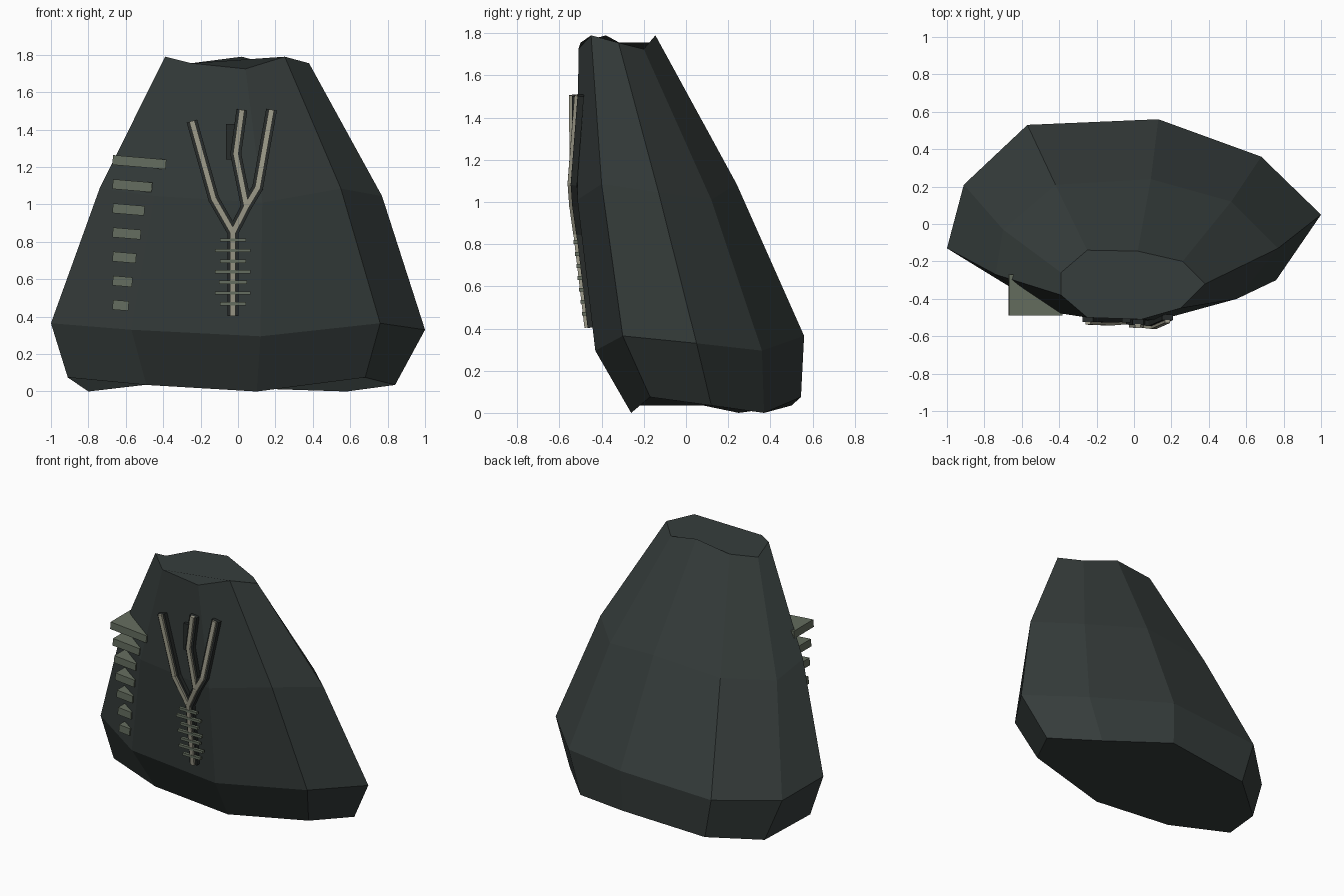
import bpy, bmesh, math
from mathutils import Vector
from mathutils.bvhtree import BVHTree

if "Cube" in bpy.data.objects:
    bpy.data.objects.remove(bpy.data.objects["Cube"])


def material(name, rgb):
    m = bpy.data.materials.new(name)
    m.diffuse_color = (*rgb, 1)
    m.use_nodes = True
    m.node_tree.nodes["Principled BSDF"].inputs["Base Color"].default_value = m.diffuse_color
    return m


STONE = material("dark stone", (0.037, 0.047, 0.045))
GROOVE = material("groove shadow", (0.021, 0.025, 0.024))
MOSS = material("moss grey", (0.13, 0.155, 0.115))
BONE = material("pale bone", (0.34, 0.33, 0.255))


def finish(name, bm, mat):
    me = bpy.data.meshes.new(name)
    bm.to_mesh(me)
    bm.free()
    me.materials.append(mat)
    ob = bpy.data.objects.new(name, me)
    bpy.context.collection.objects.link(ob)
    return ob


# Rock: four nine-sided rings of (x, y); heights step down in threes
rings = [
    ((0.075, 0.035, 0.0),
     [(-.91, -.11), (-.49, -.24), (.10, -.26), (.68, -.17), (.84, .12),
      (.58, .37), (.12, .545), (-.50, .50), (-.80, .25)]),
    ((0.365, 0.33, 0.295),
     [(-1, -.13), (-.57, -.39), (.12, -.43), (.76, -.30), (1, .05),
      (.68, .36), (.13, .56), (-.57, .53), (-.91, .21)]),
    ((1.085, 1.045, 1.01),
     [(-.74, -.27), (-.445, -.47), (.13, -.515), (.55, -.40), (.77, -.13),
      (.52, .12), (.09, .24), (-.42, .21), (-.70, -.03)]),
    ((1.79, 1.755, 1.725),
     [(-.39, -.38), (-.25, -.50), (.04, -.51), (.25, -.45), (.38, -.32),
      (.26, -.20), (.02, -.145), (-.25, -.14), (-.39, -.26)]),
]
bm = bmesh.new()
loops = [[bm.verts.new((x, y, zs[i % 3])) for i, (x, y) in enumerate(pts)]
         for zs, pts in rings]
for lo, hi in zip(loops, loops[1:]):
    for i in range(9):
        j = (i + 1) % 9
        bm.faces.new((lo[i], lo[j], hi[j], hi[i]))
bm.faces.new(loops[-1])
bm.faces.new(loops[0][::-1])
bm.normal_update()
tree = BVHTree.FromBMesh(bm)
finish("rock", bm, STONE)


def on_rock(x, z, lift):
    """Point in front of the rock face at x, z."""
    hit = tree.ray_cast(Vector((x, -2, z)), Vector((0, 1, 0)))[0]
    return Vector((x, hit.y - lift, z))


def add_bar(bm, a, b, width, depth, over=0.0):
    """Box running from a to b, its depth facing the front."""
    d = (b - a).normalized()
    a, b = a - d * over, b + d * over
    side = d.cross(Vector((0, 1, 0))).normalized() * width / 2
    out = side.cross(d).normalized() * depth / 2
    corners = ((-1, -1), (1, -1), (1, 1), (-1, 1))
    ends = [[bm.verts.new(p + side * s + out * t) for s, t in corners]
            for p in (a, b)]
    for i in range(4):
        j = (i + 1) % 4
        bm.faces.new((ends[0][i], ends[0][j], ends[1][j], ends[1][i]))
    bm.faces.new(ends[0][::-1])
    bm.faces.new(ends[1])


# Branching vein: pale strip on a wider dark groove strip
paths = {
    "trunk": [(-.027, .41), (-.027, .85)],
    "left_branch": [(-.027, .85), (-.13, 1.03), (-.245, 1.44)],
    "right_branch": [(-.027, .85), (.045, .99), (.105, 1.09), (.178, 1.50)],
    "middle_branch": [(.045, .99), (-.012, 1.27), (.02, 1.50)],
}
for name, path in paths.items():
    for part, mat, width, depth, lift in (("groove", GROOVE, .058, .03, .018),
                                          ("vein", BONE, .029, .022, .037)):
        bm = bmesh.new()
        pts = [on_rock(x, z, lift) for x, z in path]
        for a, b in zip(pts, pts[1:]):
            add_bar(bm, a, b, width, depth, .006)
        bmesh.ops.recalc_face_normals(bm, faces=bm.faces)
        finish(f"{name}_{part}", bm, mat)

# Faint dark plate beside the middle branch
bm = bmesh.new()
add_bar(bm, on_rock(-.04, 1.24, .012), on_rock(-.04, 1.43, .012), .05, .024)
bmesh.ops.recalc_face_normals(bm, faces=bm.faces)
finish("groove_plate", bm, GROOVE)

# Rungs across the trunk
bm = bmesh.new()
for i, half in enumerate((.07, .095, .075, .095, .07, .095, .07)):
    c = on_rock(-.027, .47 + i * .0567, .041)
    add_bar(bm, c - Vector((half, 0, 0)), c + Vector((half, 0, 0)), .018, .022)
bmesh.ops.recalc_face_normals(bm, faces=bm.faces)
finish("trunk_rungs", bm, MOSS)

# Slats stepping down the left flank, each sinking into the rock
bm = bmesh.new()
left, back = -.67, -.27
for i, right in enumerate((-.385, -.46, -.50, -.52, -.545, -.565, -.585)):
    z = 1.238 - i * .129
    front = on_rock(right, z, .012).y
    mid = (front + back) / 2
    drop = (right - left) * .085
    add_bar(bm, Vector((left, mid, z)), Vector((right, mid, z - drop)),
            .052, back - front)
bmesh.ops.recalc_face_normals(bm, faces=bm.faces)
finish("flank_slats", bm, MOSS)
